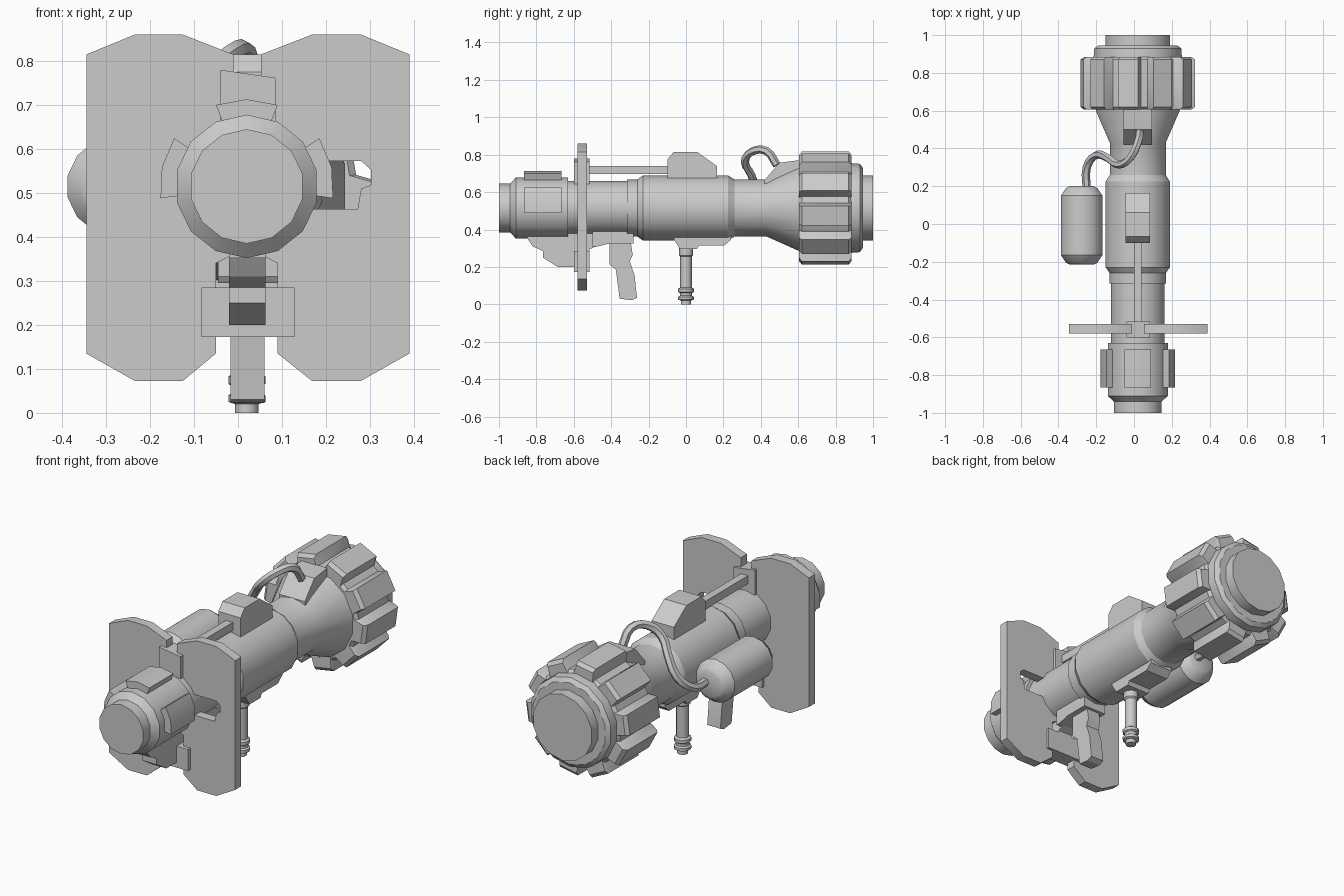
import bpy, bmesh, math
from mathutils import Vector

if "Cube" in bpy.data.objects:
    bpy.data.objects.remove(bpy.data.objects["Cube"])

CX, CZ = 0.02, 0.515          # axis of the main tube
grey = bpy.data.materials.new("plain grey")
grey.diffuse_color = (0.6, 0.6, 0.6, 1)
grey.use_nodes = True
grey.node_tree.nodes["Principled BSDF"].inputs["Base Color"].default_value = grey.diffuse_color


def finish(ob):
    ob.data.materials.append(grey)
    bpy.ops.object.select_all(action='DESELECT')
    ob.select_set(True)
    bpy.context.view_layer.objects.active = ob
    bpy.ops.object.shade_smooth_by_angle(angle=math.radians(31))


def loft(name, rings):
    """Skin a list of equal-length point rings and cap both ends."""
    bm = bmesh.new()
    vs = [[bm.verts.new(p) for p in r] for r in rings]
    n = len(vs[0])
    for a, b in zip(vs, vs[1:]):
        for i in range(n):
            j = (i + 1) % n
            bm.faces.new((a[i], a[j], b[j], b[i]))
    bm.faces.new(vs[0][::-1])
    bm.faces.new(vs[-1])
    bmesh.ops.recalc_face_normals(bm, faces=bm.faces)
    me = bpy.data.meshes.new(name)
    bm.to_mesh(me)
    bm.free()
    ob = bpy.data.objects.new(name, me)
    bpy.context.collection.objects.link(ob)
    finish(ob)


def circle(n):
    return [(math.cos(t), math.sin(t)) for t in
            (math.pi / 2 + 2 * math.pi * i / n for i in range(n))]


def lathe_y(name, profile, n=14, cx=CX, cz=CZ):
    loft(name, [[(cx + r * c, y, cz + r * s) for c, s in circle(n)] for y, r in profile])


def lathe_z(name, profile, n, cx, cy):
    loft(name, [[(cx + r * c, cy + r * s, z) for c, s in circle(n)] for z, r in profile])


def front_prism(name, outline, y0, y1):
    loft(name, [[(x, y, z) for x, z in outline] for y in (y0, y1)])


def side_prism(name, outline, x0, x1):
    loft(name, [[(x, y, z) for y, z in outline] for x in (x0, x1)])


# main tube, from the rear sleeve to the flared muzzle
lathe_y("main_tube", [
    (-1, .13), (-.94, .13), (-.91, .163), (-.63, .163), (-.63, .145), (-.315, .145),
    (-.315, .153), (-.26, .153), (-.23, .174), (.225, .174), (.26, .152), (.43, .152),
    (.6, .228), (.88, .24), (.93, .236), (.945, .215), (.945, .174), (1, .174)])

# three raised pads on the rear sleeve
for k, mid in enumerate((90, 90 - 360 / 14 * 3, 90 + 360 / 14 * 3)):
    pts = [(.14, -20.7), (.198, -20.7), (.198, 0), (.198, 20.7), (.14, 20.7)]
    front_prism("sleeve_pad_%d" % k, [
        (CX + r * math.cos(math.radians(mid + a)), CZ + r * math.sin(math.radians(mid + a)))
        for r, a in pts], -.865, -.665)

# toothed muzzle collar with bevelled ends
gear = []
for k in range(10):
    for r, a in ((.25, -14), (.303, -10), (.303, 10), (.25, 14)):
        t = math.radians(36 * k - 8 + a)
        gear.append((r * math.cos(t), r * math.sin(t)))
loft("toothed_collar", [[(CX + s * x, y, CZ + s * z) for x, z in gear]
                        for y, s in ((.605, .94), (.62, 1), (.87, 1), (.885, .94))])

# pair of shield plates, the right one notched for sighting
front_prism("left_shield", [(-.345, .815), (-.235, .86), (-.125, .86), (-.01, .815),
                            (-.01, .36), (-.05, .34), (-.05, .135), (-.125, .073),
                            (-.235, .073), (-.345, .135)], -.58, -.53)
front_prism("right_shield", [(.39, .815), (.28, .86), (.168, .86), (.052, .815),
                             (.052, .573), (.28, .573), (.302, .553), (.302, .518),
                             (.28, .51), (.272, .464), (.052, .464), (.052, .36),
                             (.09, .34), (.09, .135), (.168, .073), (.28, .073),
                             (.39, .135)], -.58, -.53)
front_prism("upper_bracket", [(-.04, .62), (-.04, .78), (.085, .762), (.085, .62)], -.6, -.515)
front_prism("lower_bracket", [(-.083, .172), (-.083, .285), (.128, .285), (.128, .172)],
            -.6, -.515)

# sight housing and the rod linking it to the shield
side_prism("sight_housing", [(-.1, .66), (-.1, .775), (-.065, .815), (.06, .815),
                             (.165, .74), (.165, .66)], -.045, .085)
side_prism("sight_rod", [(-.53, .697), (-.53, .74), (-.09, .74), (-.09, .697)], 0, .04)

# rear stock, grip rail and pistol grip
side_prism("rear_stock", [(-.85, .39), (-.85, .355), (-.82, .31), (-.765, .285),
                          (-.765, .25), (-.685, .2), (-.515, .2), (-.515, .295),
                          (-.48, .31), (-.48, .39)], -.02, .062)
side_prism("grip_rail", [(-.5, .4), (-.5, .31), (-.47, .31), (-.41, .325),
                         (-.28, .325), (-.28, .4)], -.045, .09)
side_prism("pistol_grip", [(-.41, .33), (-.41, .215), (-.375, .185), (-.355, .03),
                           (-.29, .022), (-.262, .035), (-.275, .155), (-.3, .23),
                           (-.285, .265), (-.295, .33)], -.017, .06)

# front handle below the tube
side_prism("handle_mount", [(-.065, .4), (-.065, .345), (-.032, .295), (.058, .295),
                            (.07, .315), (.205, .315), (.24, .345), (.24, .4)], -.045, .09)
lathe_z("front_handle", [
    (0, .027), (.02, .027), (.025, .042), (.04, .042), (.046, .033), (.06, .033),
    (.066, .042), (.083, .042), (.09, .031), (.255, .031), (.262, .038), (.3, .038)],
    12, CX, 0)

# fuel tank, hose and hose port
lathe_y("tank", [(-.215, .065), (-.205, .085), (-.165, .113), (.15, .113),
                 (.19, .085), (.2, .065)], 14, -.277, CZ)
side_prism("hose_port", [(.42, .62), (.42, .665), (.5, .757), (.6, .77), (.61, .77),
                         (.61, .62)], -.055, .095)
path = [(-.25, .18, .52), (-.25, .3, .53), (-.2, .365, .6), (-.14, .35, .69),
        (-.08, .315, .76), (-.02, .35, .815), (.02, .43, .82), (.03, .485, .745)]
cu = bpy.data.curves.new("hose", 'CURVE')
cu.dimensions = '3D'
cu.bevel_depth = .022
cu.bevel_resolution = 1
cu.resolution_u = 3
cu.use_fill_caps = True
sp = cu.splines.new('BEZIER')
sp.bezier_points.add(len(path) - 1)
for bp, p in zip(sp.bezier_points, path):
    bp.co = Vector(p)
    bp.handle_left_type = bp.handle_right_type = 'AUTO'
hose = bpy.data.objects.new("hose", cu)
bpy.context.collection.objects.link(hose)
bpy.ops.object.select_all(action='DESELECT')
hose.select_set(True)
bpy.context.view_layer.objects.active = hose
bpy.ops.object.convert(target='MESH')
finish(bpy.context.view_layer.objects.active)
